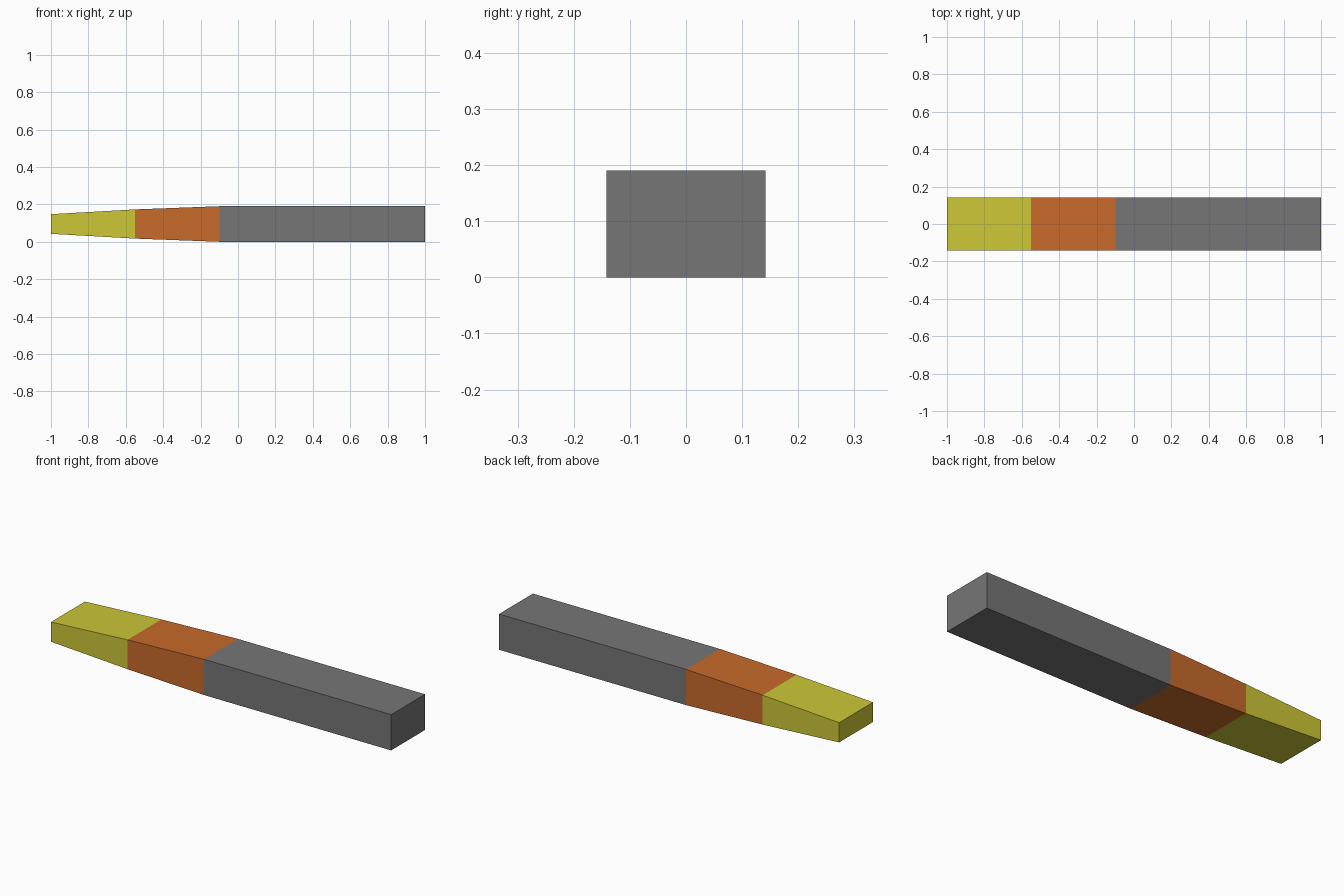
import bpy, bmesh

if "Cube" in bpy.data.objects:
    bpy.data.objects.remove(bpy.data.objects["Cube"])

HALF_WIDTH = 0.142
MID_Z = 0.095
# Stations along the length: (x, half height)
STATIONS = [(-1.0, 0.0525), (-0.55, 0.078), (-0.10, 0.095), (1.0, 0.095)]


def material(name, rgb):
    mat = bpy.data.materials.new(name)
    mat.diffuse_color = (*rgb, 1.0)
    mat.use_nodes = True
    mat.node_tree.nodes["Principled BSDF"].inputs["Base Color"].default_value = mat.diffuse_color
    return mat


mats = [
    material("yellow", (0.61, 0.57, 0.037)),
    material("orange", (0.58, 0.145, 0.024)),
    material("grey", (0.18, 0.18, 0.18)),
]

# Tapered bar: rectangular rings lofted along x
bm = bmesh.new()
rings = []
for x, h in STATIONS:
    rings.append([bm.verts.new((x, sy * HALF_WIDTH, MID_Z + sz * h))
                  for sy, sz in ((-1, -1), (1, -1), (1, 1), (-1, 1))])
for a, b in zip(rings, rings[1:]):
    for i in range(4):
        j = (i + 1) % 4
        bm.faces.new((a[i], a[j], b[j], b[i]))
bm.faces.new(rings[0])
bm.faces.new(rings[-1])
bmesh.ops.recalc_face_normals(bm, faces=bm.faces[:])

# Colour bands by position along the length
for f in bm.faces:
    x = f.calc_center_median().x
    f.material_index = 0 if x < -0.55 else 1 if x < -0.10 else 2

mesh = bpy.data.meshes.new("tapered_bar")
bm.to_mesh(mesh)
bm.free()
for m in mats:
    mesh.materials.append(m)
bar = bpy.data.objects.new("tapered_bar", mesh)
bpy.context.collection.objects.link(bar)
